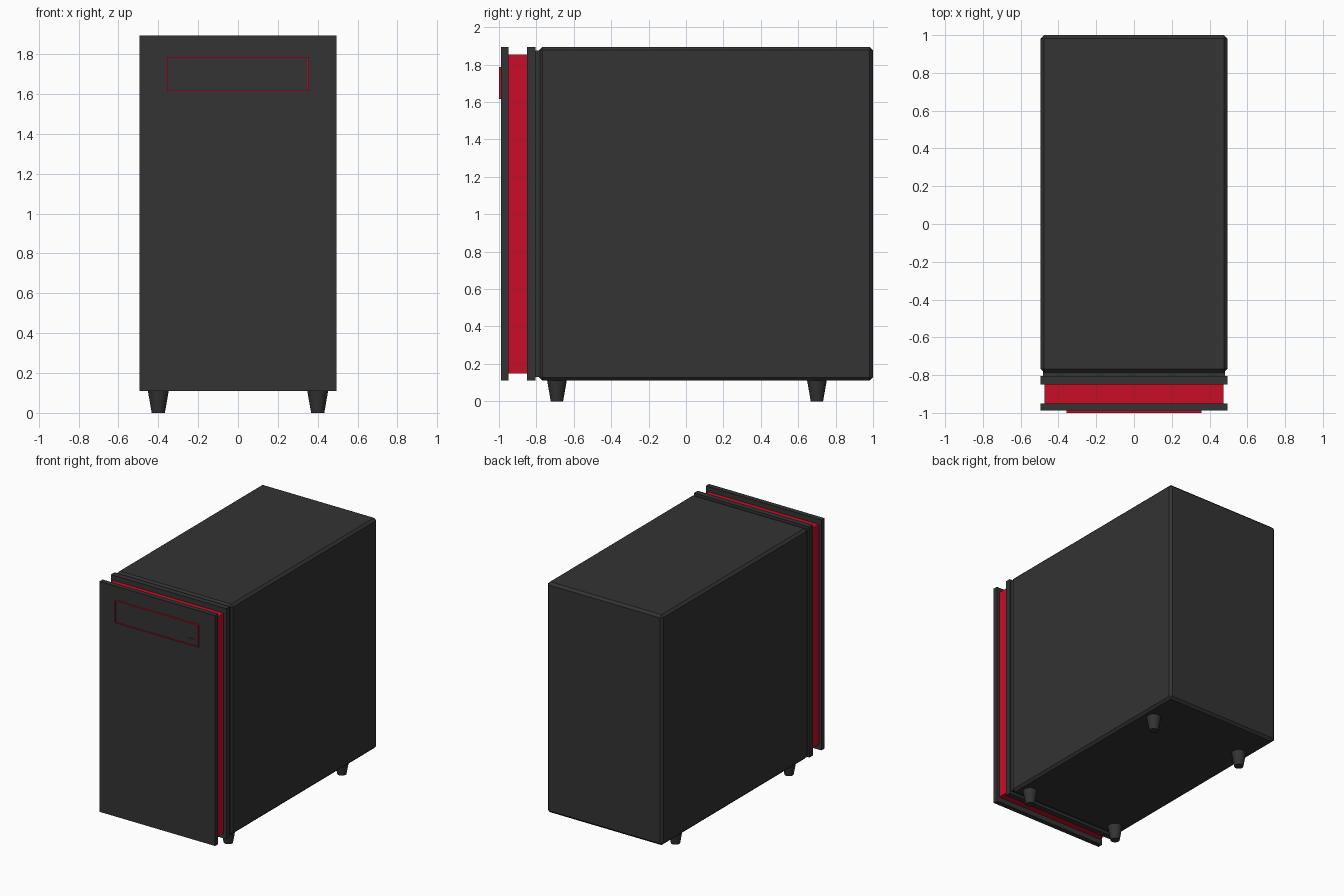
import bpy, bmesh
from math import radians

if "Cube" in bpy.data.objects:
    bpy.data.objects.remove(bpy.data.objects["Cube"])


def material(name, rgb):
    m = bpy.data.materials.new(name)
    m.diffuse_color = (*rgb, 1)
    m.use_nodes = True
    m.node_tree.nodes["Principled BSDF"].inputs["Base Color"].default_value = m.diffuse_color
    return m


DARK = material("charcoal", (0.033, 0.033, 0.033))
RED = material("red", (0.58, 0.004, 0.02))


def finish(name, bm, mat):
    mesh = bpy.data.meshes.new(name)
    bm.to_mesh(mesh)
    bm.free()
    mesh.materials.append(mat)
    ob = bpy.data.objects.new(name, mesh)
    bpy.context.collection.objects.link(ob)
    return ob


def box(name, x, y, z, mat, chamfer=0, inset=0, depth=0):
    """Box from (min, max) ranges; inset/depth sink a tray into the front face."""
    bm = bmesh.new()
    bmesh.ops.create_cube(bm, size=1)
    for v in bm.verts:
        v.co = [lo + (c + 0.5) * (hi - lo) for c, (lo, hi) in zip(v.co, (x, y, z))]
    bm.normal_update()
    if inset:
        front = min(bm.faces, key=lambda f: f.normal.y)
        bmesh.ops.inset_region(bm, faces=[front], thickness=inset)
        inner = bmesh.ops.extrude_face_region(bm, geom=[front])["geom"]
        bmesh.ops.delete(bm, geom=[front], context='FACES_ONLY')
        bmesh.ops.translate(bm, vec=(0, depth, 0),
                            verts=[g for g in inner if isinstance(g, bmesh.types.BMVert)])
        bmesh.ops.recalc_face_normals(bm, faces=bm.faces)
    ob = finish(name, bm, mat)
    if chamfer:
        mod = ob.modifiers.new("chamfer", 'BEVEL')
        mod.width = chamfer
        mod.segments = 1
    return ob


# Main case with chamfered edges
box("case_body", (-0.495, 0.495), (-0.785, 1.0), (0.11, 1.895), DARK, chamfer=0.018)

# Front layers: neck, rear plate, red light band, front panel
box("neck", (-0.482, 0.482), (-0.81, -0.77), (0.13, 1.875), DARK)
box("rear_plate", (-0.495, 0.495), (-0.85, -0.805), (0.11, 1.895), DARK)
box("red_band", (-0.473, 0.473), (-0.955, -0.845), (0.15, 1.855), RED)
box("front_panel", (-0.495, 0.495), (-0.988, -0.95), (0.11, 1.895), DARK)

# Disc drive: red surround, recessed tray and eject button
box("drive_surround", (-0.357, 0.357), (-1.0, -0.985), (1.615, 1.787), RED,
    inset=0.005, depth=0.01)
box("drive_tray", (-0.351, 0.349), (-0.994, -0.988), (1.621, 1.781), DARK)
box("eject_button", (0.27, 0.325), (-0.997, -0.993), (1.655, 1.667), DARK)

# Tapered feet
for side, x in (("left", -0.4), ("right", 0.4)):
    for end, y in (("front", -0.69), ("back", 0.70)):
        bm = bmesh.new()
        bmesh.ops.create_cone(bm, cap_ends=True, segments=32,
                              radius1=0.033, radius2=0.054, depth=0.12)
        bmesh.ops.translate(bm, verts=bm.verts, vec=(x, y, 0.06))
        foot = finish(f"foot_{end}_{side}", bm, DARK)
        bpy.ops.object.select_all(action='DESELECT')
        foot.select_set(True)
        bpy.context.view_layer.objects.active = foot
        bpy.ops.object.shade_smooth_by_angle(angle=radians(35))
